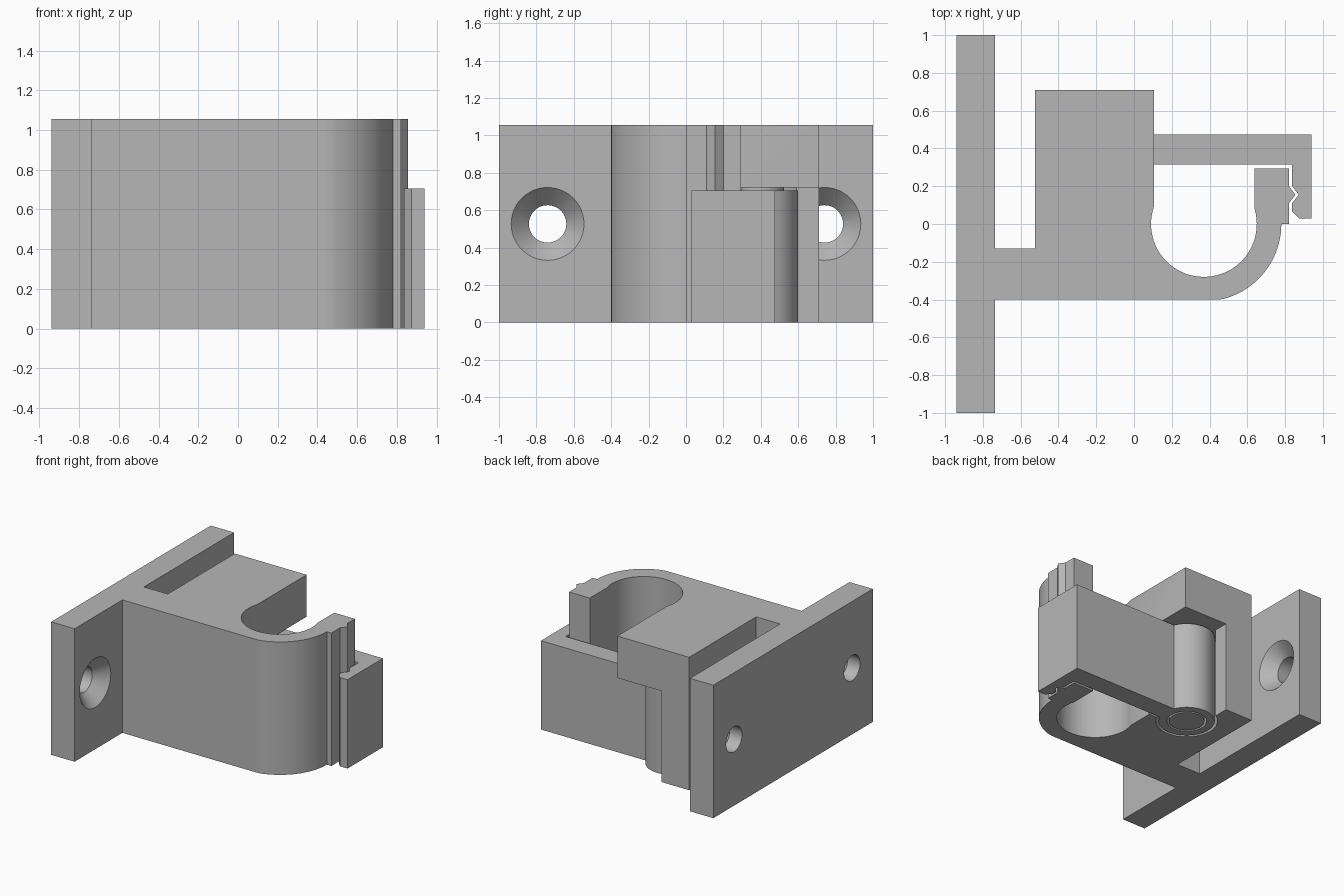
import bpy, bmesh
from math import cos, sin, radians, acos, asin, degrees
from mathutils import Matrix

cube = bpy.data.objects.get("Cube")
if cube:
    bpy.data.objects.remove(cube, do_unlink=True)

grey = bpy.data.materials.new("light_grey_plastic")
grey.use_nodes = True
grey.diffuse_color = (0.47, 0.47, 0.47, 1)
grey.node_tree.nodes["Principled BSDF"].inputs["Base Color"].default_value = grey.diffuse_color


def arc(c, r, a0, a1, steps):
    """Points on a circle from angle a0 to a1, in degrees."""
    angles = [radians(a0 + (a1 - a0) * i / steps) for i in range(steps + 1)]
    return [(c[0] + r * cos(a), c[1] + r * sin(a)) for a in angles]


def add_object(name, bm):
    bmesh.ops.recalc_face_normals(bm, faces=bm.faces)
    mesh = bpy.data.meshes.new(name)
    bm.to_mesh(mesh)
    bm.free()
    mesh.materials.append(grey)
    ob = bpy.data.objects.new(name, mesh)
    bpy.context.scene.collection.objects.link(ob)
    return ob


def extrude(name, outline, z0, z1):
    bm = bmesh.new()
    face = bm.faces.new([bm.verts.new((x, y, z0)) for x, y in outline])
    top = bmesh.ops.extrude_face_region(bm, geom=[face])["geom"]
    verts = [v for v in top if isinstance(v, bmesh.types.BMVert)]
    bmesh.ops.translate(bm, verts=verts, vec=(0, 0, z1 - z0))
    return add_object(name, bm)


def cone_along_x(name, x0, x1, r0, r1, y, z):
    bm = bmesh.new()
    place = Matrix.Translation(((x0 + x1) / 2, y, z)) @ Matrix.Rotation(radians(90), 4, 'Y')
    bmesh.ops.create_cone(bm, cap_ends=True, segments=48, radius1=r0, radius2=r1,
                          depth=x1 - x0, matrix=place)
    return add_object(name, bm)


def activate(ob):
    bpy.ops.object.select_all(action='DESELECT')
    ob.select_set(True)
    bpy.context.view_layer.objects.active = ob


def cut(ob, cutter):
    mod = ob.modifiers.new("cut", 'BOOLEAN')
    mod.operation, mod.solver, mod.object = 'DIFFERENCE', 'EXACT', cutter
    activate(ob)
    bpy.ops.object.modifier_apply(modifier=mod.name)
    bpy.data.objects.remove(cutter, do_unlink=True)


def finish(ob):
    activate(ob)
    bpy.ops.object.shade_smooth_by_angle(angle=radians(30))


HEIGHT, ARM_TOP, POCKET_TOP = 1.055, 0.705, 0.722
BORE, BORE_R = (0.37, 0), 0.28
HINGE, HINGE_R, SOCKET_R, PIN_R = (-0.17, 0.395), 0.205, 0.225, 0.13
PLATE_BACK, PLATE_FRONT = -0.94, -0.735

# Wall plate, block and hooked cradle in one outline
left_a = degrees(acos((0.105 - BORE[0]) / BORE_R))
right_a = degrees(acos((0.638 - BORE[0]) / BORE_R))
outline = [(PLATE_BACK, 1), (PLATE_BACK, -1), (PLATE_FRONT, -1), (PLATE_FRONT, -0.4)]
outline += arc(BORE, 0.41, -91, 0, 24)[1:]
outline = [(x, max(y, -0.4)) if x > 0 else (x, y) for x, y in outline]
outline += [(0.82, 0), (0.82, 0.11), (0.855, 0.155), (0.82, 0.2), (0.82, 0.295), (0.638, 0.295)]
outline += arc(BORE, BORE_R, right_a, left_a - 360, 40)
outline += [(0.105, 0.71), (-0.525, 0.71), (-0.525, -0.13), (PLATE_FRONT, -0.13), (PLATE_FRONT, 1)]
body = extrude("bracket_body", outline, 0, HEIGHT)

# Hinge pocket under the block
wall_x, pocket_y = -0.28, 0.297
a0 = degrees(acos((wall_x - HINGE[0]) / SOCKET_R))
a1 = 360 + degrees(asin((pocket_y - HINGE[1]) / SOCKET_R))
pocket = [(wall_x, 0.9)] + arc(HINGE, SOCKET_R, a0, a1, 36) + [(0.3, pocket_y), (0.3, 0.9)]
cut(body, extrude("pocket_cutter", pocket, -0.2, POCKET_TOP))

# Countersunk screw holes
for y in (-0.74, 0.74):
    cut(body, cone_along_x("hole_cutter", PLATE_BACK - 0.1, PLATE_FRONT + 0.05, 0.1, 0.1, y, 0.527))
    cut(body, cone_along_x("sink_cutter", PLATE_FRONT - 0.1, PLATE_FRONT + 0.01, 0.097, 0.2045, y, 0.527))
finish(body)

# Swinging latch arm with hinge barrel and hooked end
join_a = degrees(asin(0.08 / HINGE_R))
arm = arc(HINGE, HINGE_R, join_a, 360 - join_a, 48)
arm += [(0.837, 0.315), (0.837, 0.2), (0.872, 0.155), (0.837, 0.11), (0.837, 0.068),
        (0.875, 0.03), (0.94, 0.03), (0.94, 0.475)]
latch = extrude("latch_arm", arm, 0, ARM_TOP)
cut(latch, extrude("barrel_cutter", arc(HINGE, PIN_R + 0.015, 0, 352.5, 47), -0.2, 1))
finish(latch)

# Hinge pin
finish(extrude("hinge_pin", arc(HINGE, PIN_R, 0, 352.5, 47), 0, POCKET_TOP + 0.01))
